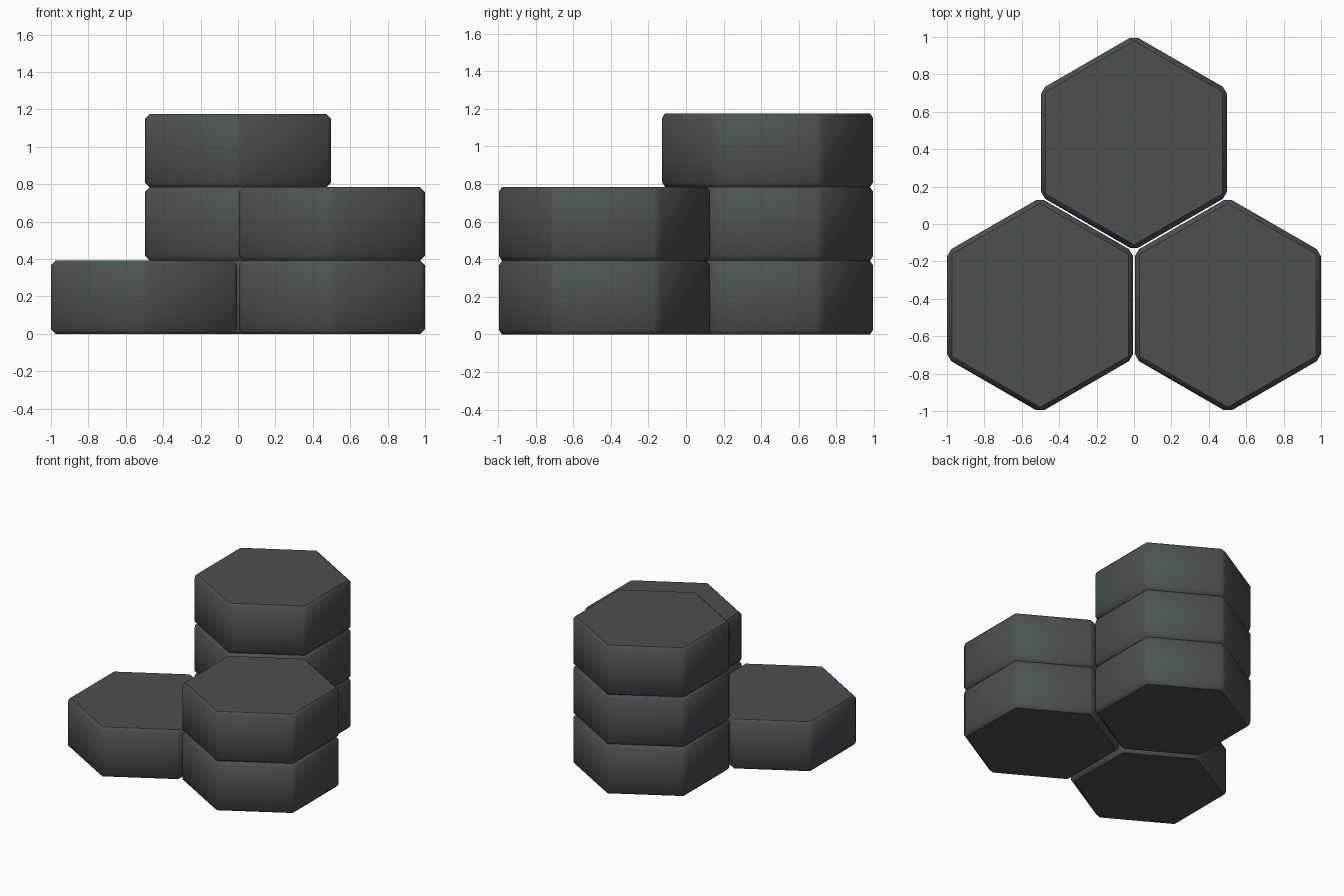
import bpy, bmesh, math

if "Cube" in bpy.data.objects:
    bpy.data.objects.remove(bpy.data.objects["Cube"])

R = 0.497 / math.cos(math.pi / 6)   # corner radius from flat-side distance
STEP = 0.392                        # tile thickness
BEVEL = 0.025

slate = bpy.data.materials.new("slate grey")
slate.diffuse_color = (0.07, 0.085, 0.091, 1)
slate.use_nodes = True
slate.node_tree.nodes["Principled BSDF"].inputs["Base Color"].default_value = slate.diffuse_color


def hex_tile(name, x, y, level):
    # six-sided prism with a corner pointing along y, all edges chamfered
    bm = bmesh.new()
    ring = [bm.verts.new((R * math.cos(math.radians(30 + 60 * i)),
                          R * math.sin(math.radians(30 + 60 * i)), 0)) for i in range(6)]
    base = bm.faces.new(ring)
    top = bmesh.ops.extrude_face_region(bm, geom=[base])["geom"]
    bmesh.ops.translate(bm, vec=(0, 0, STEP),
                        verts=[v for v in top if isinstance(v, bmesh.types.BMVert)])
    bmesh.ops.recalc_face_normals(bm, faces=bm.faces[:])
    bmesh.ops.bevel(bm, geom=bm.edges[:], offset=BEVEL, offset_type='OFFSET',
                    segments=1, profile=0.5, affect='EDGES')
    bmesh.ops.recalc_face_normals(bm, faces=bm.faces[:])
    mesh = bpy.data.meshes.new(name)
    bm.to_mesh(mesh)
    bm.free()
    mesh.materials.append(slate)
    obj = bpy.data.objects.new(name, mesh)
    obj.location = (x, y, level * STEP)
    bpy.context.collection.objects.link(obj)
    # soft vertical corners, crisp rims
    bpy.ops.object.select_all(action='DESELECT')
    obj.select_set(True)
    bpy.context.view_layer.objects.active = obj
    bpy.ops.object.shade_smooth_by_angle(angle=math.radians(35))


# Three columns of different heights
for name, x, y, count in (("left_column", -0.502, -0.434, 1),
                          ("right_column", 0.502, -0.434, 2),
                          ("back_column", 0.0, 0.434, 3)):
    for level in range(count):
        hex_tile(f"{name}_tile_{level + 1}", x, y, level)
